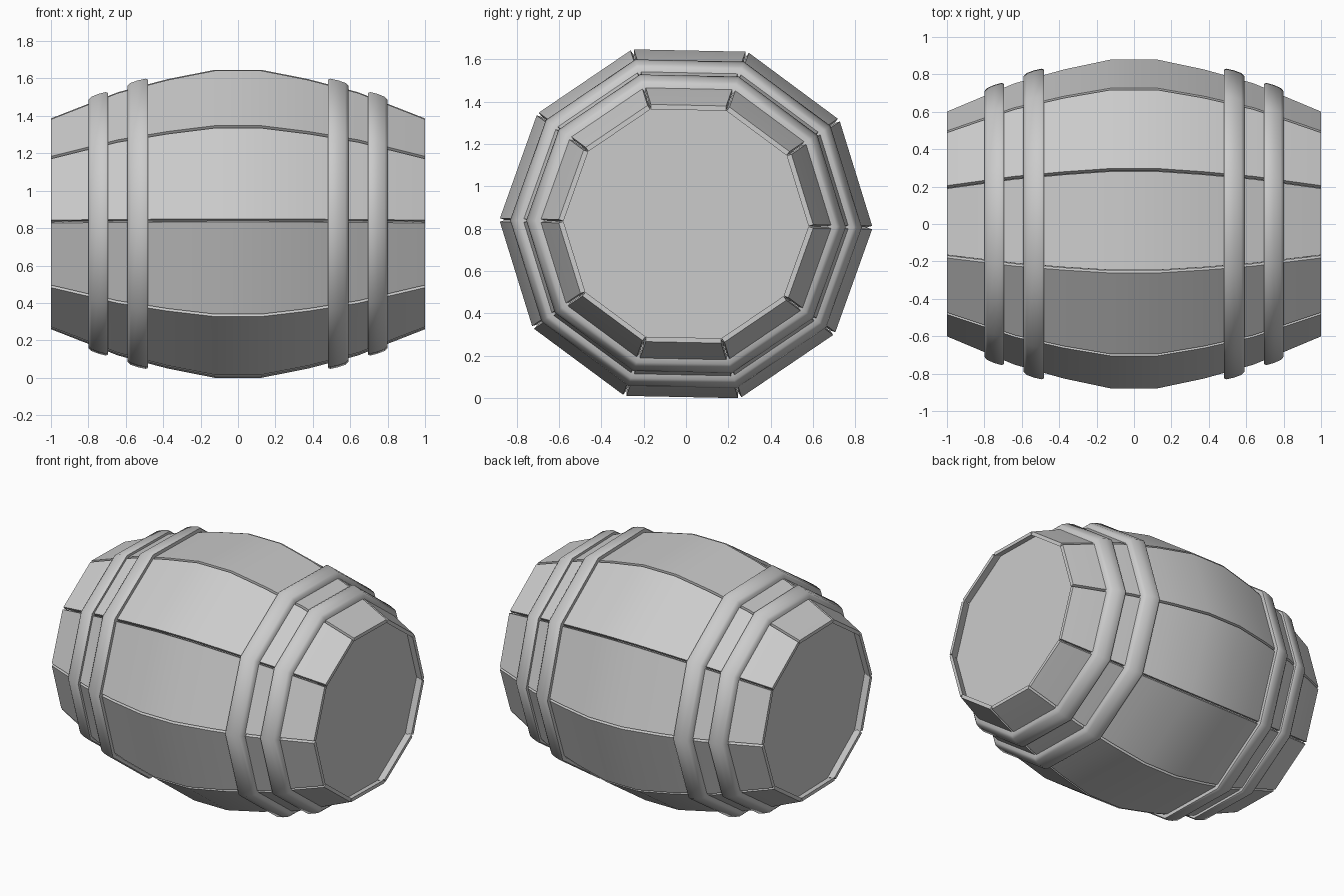
import bpy, bmesh, math

cube = bpy.data.objects.get("Cube")
if cube:
    bpy.data.objects.remove(cube)

SIDES = 10
STEP = math.tau / SIDES
TILT = math.radians(-1.2)
CENTRE_Z = 0.823
STRETCH_Y = 1.025
BELLY = 0.818
THICK = 0.023
# half profile of the staves: position along the axis, apothem
HALF = [(0.125, BELLY), (0.375, 0.769), (0.64, 0.7), (1.0, 0.56)]
PROFILE = [(-x, a) for x, a in reversed(HALF)] + HALF

grey = bpy.data.materials.new("plain_grey")
grey.use_nodes = True
colour = (0.6, 0.6, 0.6, 1)
grey.diffuse_color = colour
grey.node_tree.nodes["Principled BSDF"].inputs["Base Color"].default_value = colour


def place(x, out, side, angle):
    """Point at a distance out along the angle and sideways across it."""
    c, s = math.cos(angle), math.sin(angle)
    return (x, (out * c - side * s) * STRETCH_Y, out * s + side * c + CENTRE_Z)


def loft(name, rings, smooth, closed=False):
    """Skin a row of equal point loops, capped or joined end to end."""
    bm = bmesh.new()
    loops = [[bm.verts.new(p) for p in ring] for ring in rings]
    pairs = list(zip(loops, loops[1:]))
    if closed:
        pairs.append((loops[-1], loops[0]))
    else:
        bm.faces.new(loops[0])
        bm.faces.new(loops[-1])
    for a, b in pairs:
        for i in range(len(a)):
            j = (i + 1) % len(a)
            bm.faces.new((a[i], a[j], b[j], b[i]))
    bmesh.ops.recalc_face_normals(bm, faces=bm.faces)
    mesh = bpy.data.meshes.new(name)
    bm.to_mesh(mesh)
    bm.free()
    mesh.materials.append(grey)
    obj = bpy.data.objects.new(name, mesh)
    bpy.context.collection.objects.link(obj)
    bpy.ops.object.select_all(action='DESELECT')
    obj.select_set(True)
    bpy.context.view_layer.objects.active = obj
    bpy.ops.object.shade_smooth_by_angle(angle=math.radians(smooth))
    return obj


def decagon(x, apothem):
    radius = apothem / math.cos(STEP / 2)
    return [place(x, radius, 0, k * STEP + TILT) for k in range(SIDES)]


# Staves: square-sided planks that touch inside and open to a notch outside
for k in range(SIDES):
    angle = (k + 0.5) * STEP + TILT
    rings = []
    for x, outer in PROFILE:
        inner = outer - THICK
        half = inner * math.tan(STEP / 2) - 0.001
        rings.append([place(x, o, s, angle) for o, s in
                      ((inner, -half), (outer, -half), (outer, half), (inner, half))])
    loft(f"stave_{k + 1}", rings, 30)

for side, sign in (("left", 1), ("right", -1)):
    # Recessed end lids
    loft(f"{side}_lid", [decagon(sign * 0.94, 0.562), decagon(sign * 0.91, 0.573)], 20)
    # Rounded hoops, two at each end
    for label, x0, x1, a0, a1 in (("inner", 0.48, 0.59, 0.77, 0.742),
                                  ("outer", 0.695, 0.8, 0.7, 0.667)):
        section = [(x0, a0 - 0.05), (x0, a0 - 0.005)]
        for t, lift in ((0.12, 0.004), (0.5, 0.006), (0.85, 0.003)):
            section.append((x0 + (x1 - x0) * t, a0 + (a1 - a0) * t + lift))
        section += [(x1, a1 - 0.008), (x1, a1 - 0.05)]
        loft(f"{side}_{label}_hoop", [decagon(sign * x, a) for x, a in section], 60, True)
